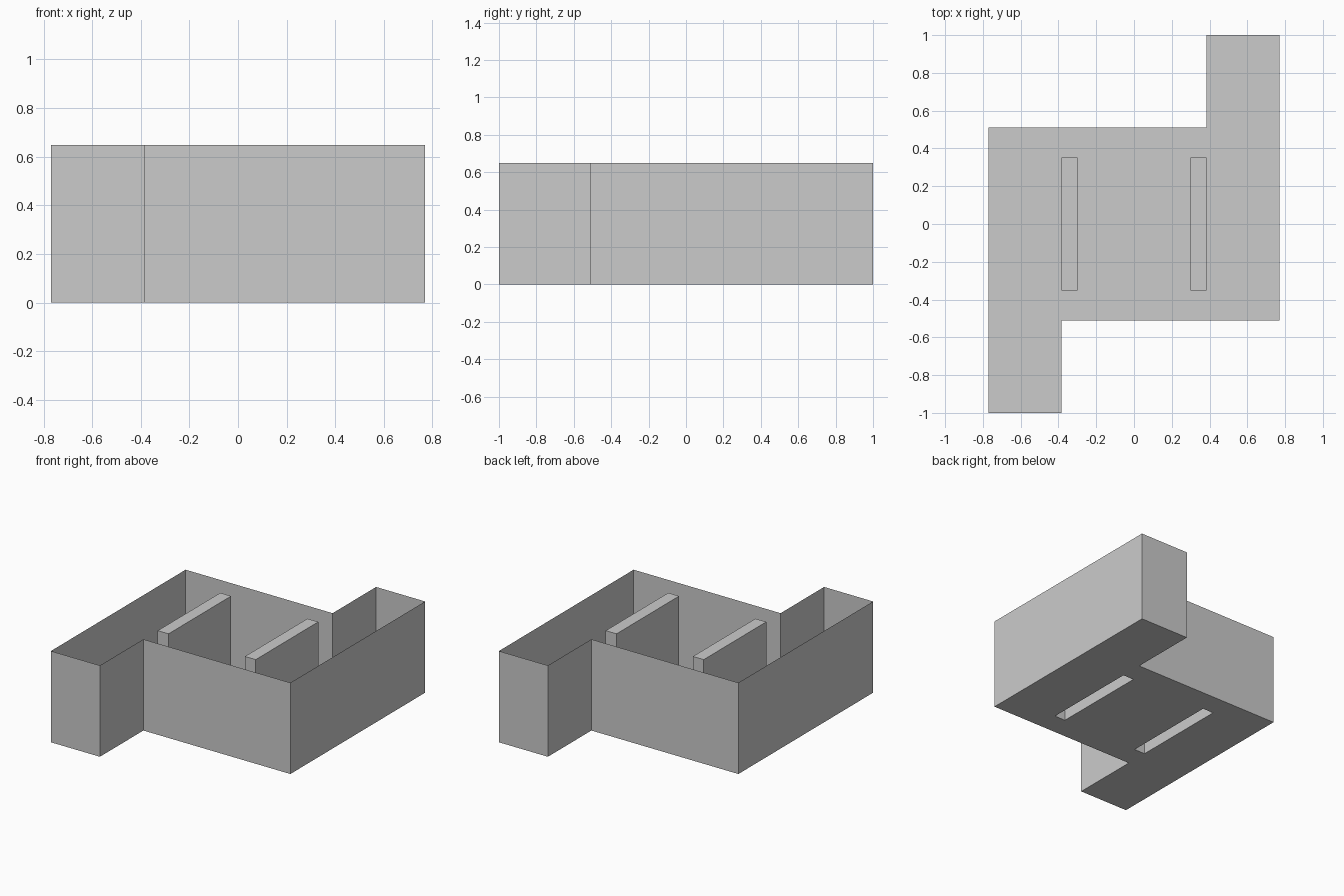
import bpy, bmesh

if "Cube" in bpy.data.objects:
    bpy.data.objects.remove(bpy.data.objects["Cube"])

H = 0.648               # wall height
X, XI = 0.77, 0.385     # outer half width, step position
Y, YI = 1.0, 0.512      # outer half length, main room half length
BX, BY = 0.30, 0.351    # inner face and half length of the hollow bars


def mirrored(points):
    """The same points turned half a turn about z."""
    return [(-x, -y) for x, y in points]


def loop(bm, points):
    vs = [bm.verts.new((x, y, 0)) for x, y in points]
    return [bm.edges.new((a, b)) for a, b in zip(vs, vs[1:] + vs[:1])]


def make(name, build):
    bm = bmesh.new()
    build(bm)
    bmesh.ops.recalc_face_normals(bm, faces=bm.faces)
    me = bpy.data.meshes.new(name)
    bm.to_mesh(me)
    bm.free()
    ob = bpy.data.objects.new(name, me)
    bpy.context.collection.objects.link(ob)
    return ob


half = [(-X, YI), (-X, -Y), (-XI, -Y), (-XI, -YI)]
outline = half + mirrored(half)
bar = [(-XI, -BY), (-BX, -BY), (-BX, BY), (-XI, BY)]


# Open tray: paper-thin outer walls, floor with two slots, hollow capped bars
def tray(bm):
    outer = loop(bm, outline)
    bars = [loop(bm, p) for p in (bar, mirrored(bar))]
    bmesh.ops.triangle_fill(bm, edges=outer + bars[0] + bars[1],
                            use_beauty=True, normal=(0, 0, -1))
    # merge the floor triangles lying inside the slots away
    inside = [f for f in bm.faces
              if XI > abs(f.calc_center_median().x) > BX
              and abs(f.calc_center_median().y) < BY
              and all(BX - .01 < abs(v.co.x) < XI + .01 and abs(v.co.y) < BY + .01
                      for v in f.verts)
              and len({v.co.x > 0 for v in f.verts}) == 1]
    bmesh.ops.delete(bm, geom=inside, context='FACES_ONLY')

    for i, edges in enumerate([outer] + bars):
        geom = bmesh.ops.extrude_edge_only(bm, edges=edges)["geom"]
        verts = [g for g in geom if isinstance(g, bmesh.types.BMVert)]
        bmesh.ops.translate(bm, verts=verts, vec=(0, 0, H))
        if i:  # cap the bar
            rim = [g for g in geom if isinstance(g, bmesh.types.BMEdge)
                   and all(v in verts for v in g.verts)]
            bmesh.ops.edgeloop_fill(bm, edges=rim)


make("open_tray", tray)
